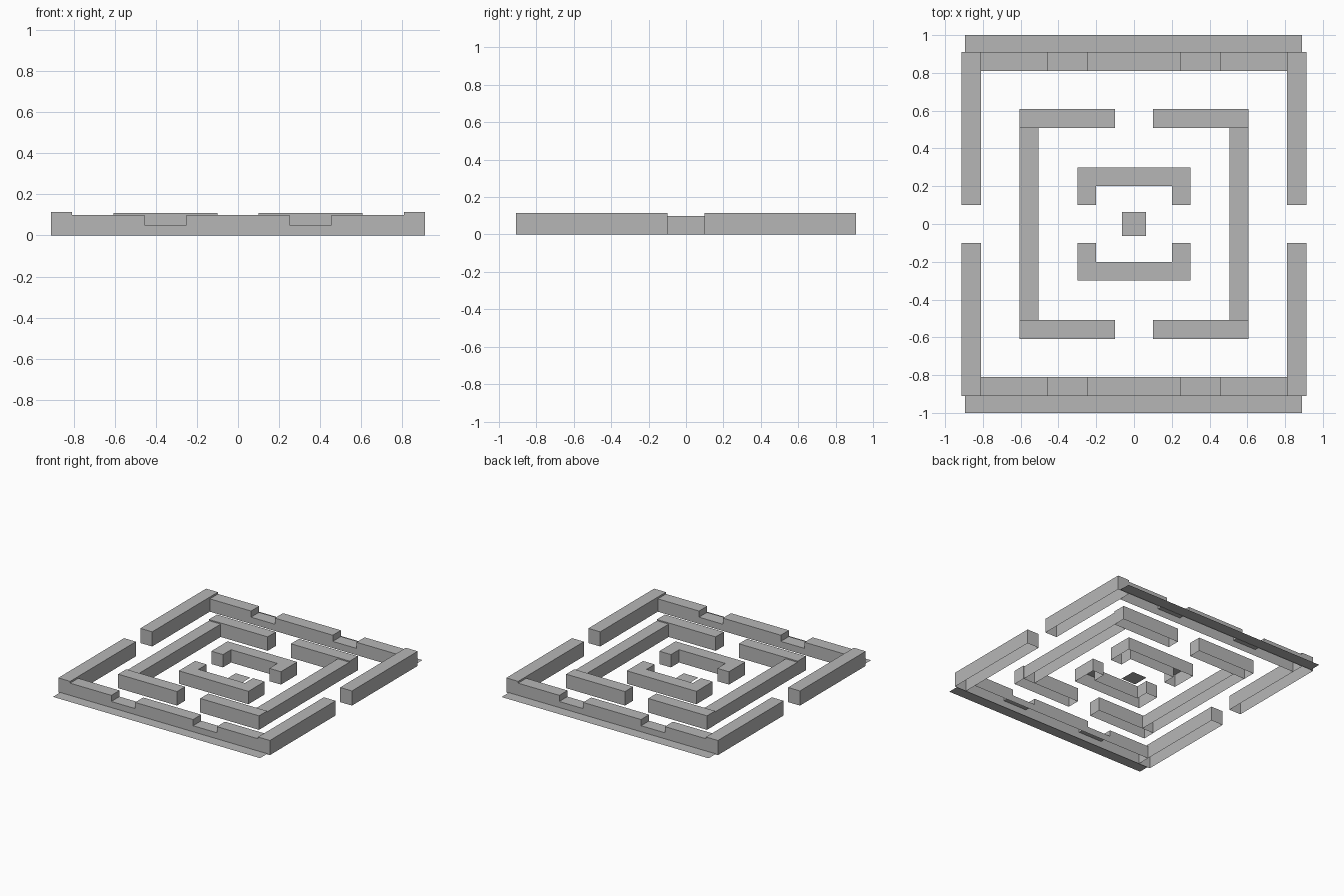
import bpy
import bmesh
from mathutils import Vector

cube = bpy.data.objects.get("Cube")
if cube:
    bpy.data.objects.remove(cube, do_unlink=True)

grey = bpy.data.materials.new("stone grey")
grey.use_nodes = True
colour = (0.47, 0.47, 0.47, 1)
grey.diffuse_color = colour
grey.node_tree.nodes["Principled BSDF"].inputs["Base Color"].default_value = colour


def finish(name, bm):
    mesh = bpy.data.meshes.new(name)
    bm.to_mesh(mesh)
    bm.free()
    mesh.materials.append(grey)
    obj = bpy.data.objects.new(name, mesh)
    bpy.context.collection.objects.link(obj)


def shell(name, outline, sweep):
    """Sweep a closed outline into a solid, then open its underside."""
    bm = bmesh.new()
    face = bm.faces.new([bm.verts.new(p) for p in outline])
    swept = bmesh.ops.extrude_face_region(bm, geom=[face], use_keep_orig=True)
    moved = [v for v in swept["geom"] if isinstance(v, bmesh.types.BMVert)]
    bmesh.ops.translate(bm, verts=moved, vec=Vector(sweep))
    bmesh.ops.recalc_face_normals(bm, faces=bm.faces)
    bm.normal_update()
    under = [f for f in bm.faces if f.normal.z < -0.5]
    bmesh.ops.delete(bm, geom=under, context="FACES")
    finish(name, bm)


def rectangle(x0, x1, y0, y1, z=0):
    return [(x0, y0, z), (x1, y0, z), (x1, y1, z), (x0, y1, z)]


def wall(name, x0, x1, y0, y1, height):
    shell(name, rectangle(x0, x1, y0, y1), (0, 0, height))


def plate(name, x0, x1, y0, y1, z):
    bm = bmesh.new()
    bm.faces.new([bm.verts.new(p) for p in rectangle(x0, x1, y0, y1, z)])
    bm.normal_update()
    finish(name, bm)


def span(a, b, sign):
    return sorted((a * sign, b * sign))


sides = ((-1, "front"), (1, "back"))
flanks = ((-1, "right"), (1, "left"))

# Notched outer walls, flat borders and U-shaped inner walls
right_top = [(0.81, 0), (0.81, 0.1), (0.455, 0.1), (0.455, 0.052), (0.25, 0.052), (0.25, 0.1)]
notched = right_top + [(-x, z) for x, z in reversed(right_top)]
half_u = [(0.3, 0.1), (0.3, 0.3)]
inner_u = [(0.2, 0.2), (0.2, 0.1)]
u_half = inner_u + half_u
u_shape = u_half + [(-x, y) for x, y in reversed(u_half)]
for s, side in sides:
    shell(f"{side}_outer_wall", [(x, 0.81 * s, z) for x, z in notched], (0, 0.1 * s, 0))
    plate(f"{side}_border", -0.895, 0.89, *span(0.91, 1, s), 0.005)
    shell(f"{side}_core_wall", [(x, y * s, 0) for x, y in u_shape], (0, 0, 0.1))
    # Split walls of the outer and middle rings
    for f, flank in flanks:
        wall(f"{side}_{flank}_outer_wall", *span(0.81, 0.912, f), *span(0.1, 0.91, s), 0.114)
        wall(f"{side}_{flank}_middle_wall", *span(0.1, 0.607, f), *span(0.508, 0.608, s), 0.109)

# Long side walls of the middle ring
for f, flank in flanks:
    wall(f"{flank}_middle_wall", *span(0.505, 0.605, f), -0.508, 0.508, 0.1)

# Centre tile
plate("centre_tile", -0.063, 0.063, -0.063, 0.063, 0.005)
